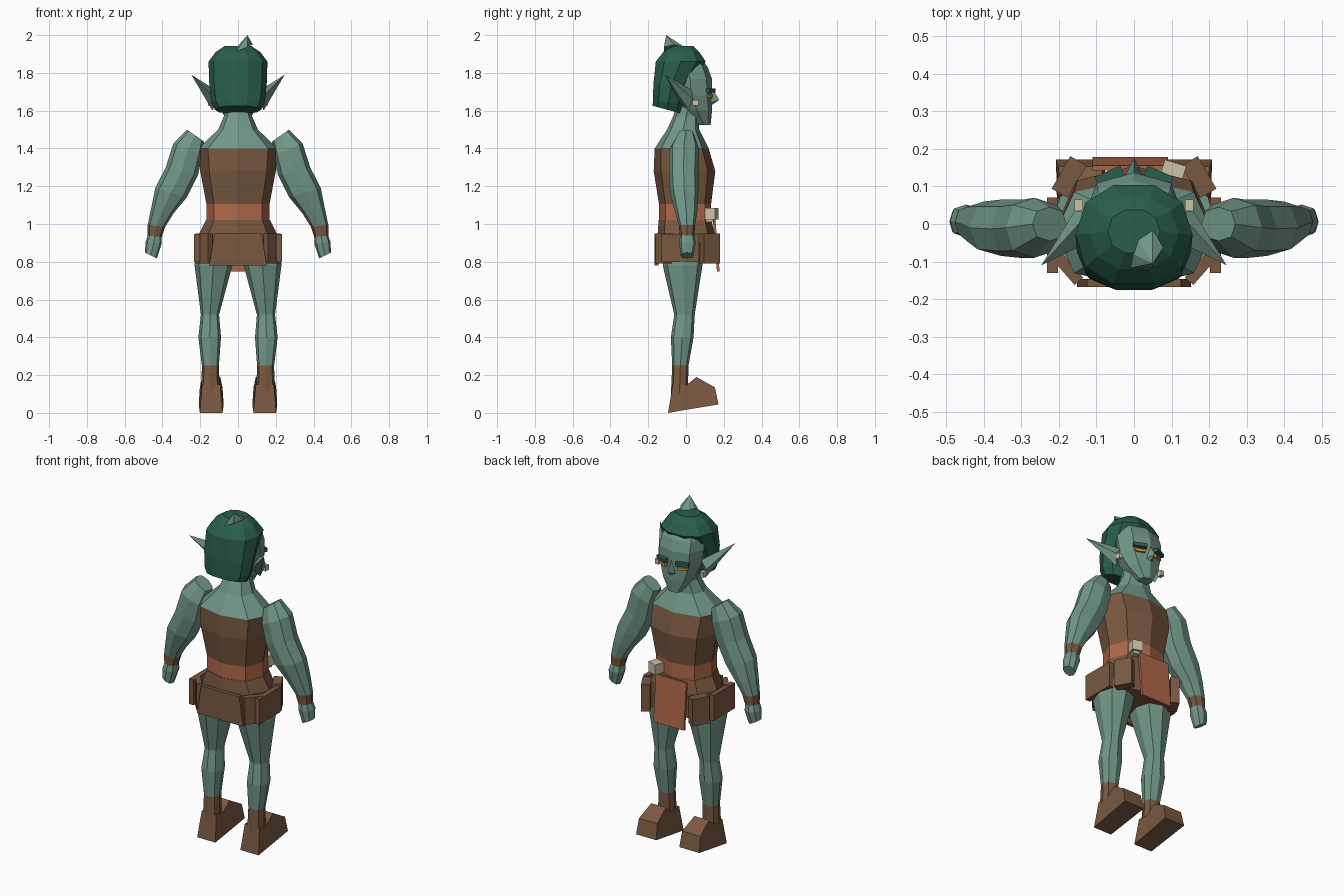
import bpy, bmesh
from math import cos, sin, pi, copysign
from mathutils import Matrix, Vector

cube = bpy.data.objects.get("Cube")
if cube:
    bpy.data.objects.remove(cube)


def material(name, r, g, b):
    m = bpy.data.materials.new(name)
    col = [(c / 255) ** 2.2 for c in (r, g, b)] + [1]
    m.use_nodes = True
    m.diffuse_color = col
    m.node_tree.nodes["Principled BSDF"].inputs["Base Color"].default_value = col
    return m


skin = material("green skin", 113, 150, 135)
dark = material("dark green hair", 45, 94, 77)
leather = material("brown leather", 121, 89, 67)
cloth = material("rust cloth", 176, 104, 76)
bone = material("bone", 203, 193, 163)
amber = material("amber eye", 218, 140, 40)


def finish(name, bm, mats, mirror=False):
    bmesh.ops.recalc_face_normals(bm, faces=bm.faces)
    me = bpy.data.meshes.new(name)
    bm.to_mesh(me)
    bm.free()
    for m in mats:
        me.materials.append(m)
    ob = bpy.data.objects.new(name, me)
    bpy.context.collection.objects.link(ob)
    if mirror:
        ob.modifiers.new("mirror", "MIRROR").use_mirror_merge = False
    return ob


def loft(name, rings, mats, segs=None, n=8, power=0.8, mirror=False):
    """Rings are x, y, z, half width, half depth, slope along x, slope along y."""
    bm = bmesh.new()
    loops = []
    for ring in rings:
        x, y, z, rx, ry, tx, ty = list(ring) + [0] * (7 - len(ring))
        loop = []
        for i in range(n):
            c, s = cos(2 * pi * i / n), sin(2 * pi * i / n)
            dx = rx * copysign(abs(c) ** power, c)
            dy = ry * copysign(abs(s) ** power, s)
            loop.append(bm.verts.new((x + dx, y + dy, z + tx * dx + ty * dy)))
        loops.append(loop)
    for k, (a, b) in enumerate(zip(loops, loops[1:])):
        for i in range(n):
            j = (i + 1) % n
            f = bm.faces.new((a[i], a[j], b[j], b[i]))
            f.material_index = segs[k] if segs else 0
    bm.faces.new(loops[0]).material_index = segs[0] if segs else 0
    bm.faces.new(loops[-1]).material_index = segs[-1] if segs else 0
    return finish(name, bm, mats, mirror)


def spike(name, base, tip, mat, mirror=False):
    bm = bmesh.new()
    vs = [bm.verts.new(p) for p in base]
    top = bm.verts.new(tip)
    bm.faces.new(vs)
    for i, v in enumerate(vs):
        bm.faces.new((v, vs[(i + 1) % len(vs)], top))
    return finish(name, bm, [mat], mirror)


def block(name, at, size, mat, turn=0, tilt=0, mirror=False, flare=1):
    bm = bmesh.new()
    bmesh.ops.create_cube(bm, size=1)
    for v in bm.verts:
        if v.co.z < 0:
            v.co.x *= flare
    m = (Matrix.Translation(at) @ Matrix.Rotation(turn, 4, "Z")
         @ Matrix.Rotation(tilt, 4, "X") @ Matrix.Diagonal(Vector(size).to_4d()))
    bm.transform(m)
    return finish(name, bm, [mat], mirror)


# Torso: tunic, belt, bare shoulders and neck
loft("torso", [
    (0, 0, 0.94, 0.19, 0.15), (0, -0.005, 1.02, 0.167, 0.138),
    (0, -0.005, 1.105, 0.167, 0.138), (0, -0.008, 1.28, 0.2, 0.163),
    (0, -0.023, 1.4, 0.21, 0.143), (0, -0.015, 1.5, 0.105, 0.085),
    (0, 0.0, 1.57, 0.075, 0.068), (0, 0.02, 1.64, 0.075, 0.065)],
    [skin, leather, cloth], [1, 2, 1, 1, 0, 0, 0])

# Skirt and its overlapping leather flaps
loft("skirt", [(0, 0, 0.8, 0.205, 0.145), (0, 0, 0.95, 0.205, 0.15),
               (0, -0.005, 1.02, 0.17, 0.14)], [leather])
block("back_flap", (0, -0.157, 0.865), (0.25, 0.022, 0.17), leather, flare=1.22)
block("side_flap", (0.217, -0.03, 0.873), (0.2, 0.03, 0.15), leather,
      turn=-pi / 2, mirror=True)
block("front_flap", (0.173, 0.125, 0.87), (0.1, 0.05, 0.16), leather,
      turn=-1.05, mirror=True)
block("rear_corner_flap", (0.18, -0.115, 0.87), (0.1, 0.03, 0.16), leather,
      turn=0.85, mirror=True)
block("loincloth", (-0.01, 0.16, 0.885), (0.2, 0.014, 0.275), cloth, tilt=0.08)
block("belt_charm", (0.1, 0.127, 1.055), (0.06, 0.075, 0.06), bone, turn=-0.3)
block("charm_jaw", (0.1, 0.125, 1.025), (0.035, 0.05, 0.03), bone, turn=-0.3)

# Arms with wristbands
loft("arm", [
    (0.225, 0.0, 1.468, 0.045, 0.045, 0.7),
    (0.265, -0.01, 1.395, 0.076, 0.08, 0.45),
    (0.297, -0.013, 1.28, 0.085, 0.078, 0.25),
    (0.355, -0.01, 1.165, 0.083, 0.075, 0.3),
    (0.4, 0.0, 1.07, 0.06, 0.06, 0.2),
    (0.432, 0.005, 0.99, 0.046, 0.043, 0.12),
    (0.441, 0.006, 0.935, 0.037, 0.038, 0.1),
    (0.447, 0.008, 0.9, 0.043, 0.044, 0.1),
    (0.461, 0.006, 0.833, 0.031, 0.034, 0.5)],
    [skin, leather], [0, 0, 0, 0, 0, 1, 0, 0], mirror=True)

# Legs with ankle wraps
loft("leg", [
    (0.125, -0.01, 0.9, 0.095, 0.11), (0.13, -0.018, 0.78, 0.1, 0.105),
    (0.148, -0.008, 0.52, 0.048, 0.054), (0.15, -0.02, 0.4, 0.06, 0.06),
    (0.146, -0.03, 0.25, 0.045, 0.043), (0.146, -0.035, 0.1, 0.05, 0.045)],
    [skin, leather], [0, 0, 0, 0, 1], mirror=True)

# Boots: side profile widened toward the sole
profile = [(-0.095, 0.0), (0.172, 0.045), (0.153, 0.135), (0.055, 0.19),
           (0.0, 0.145), (-0.07, 0.15)]
bm = bmesh.new()
sides = []
for side in (-1, 1):
    loop = []
    for y, z in profile:
        half = 0.048 if z > 0.14 else 0.06
        if y > 0.16:
            half = 0.066
        loop.append(bm.verts.new((0.142 + side * half, y, z)))
    sides.append(loop)
    bm.faces.new(loop)
for i in range(len(profile)):
    j = (i + 1) % len(profile)
    bm.faces.new((sides[0][i], sides[0][j], sides[1][j], sides[1][i]))
finish("boot", bm, [leather], True)

# Head, nose, ears
loft("head", [
    (0, 0.095, 1.525, 0.04, 0.035), (0, 0.06, 1.6, 0.09, 0.078),
    (0, 0.03, 1.68, 0.122, 0.108), (0, 0.02, 1.77, 0.132, 0.117),
    (0, 0.01, 1.83, 0.127, 0.105), (0, 0.0, 1.88, 0.1, 0.08)], [skin])
spike("nose", [(0, 0.125, 1.74), (0.03, 0.115, 1.635), (0, 0.115, 1.615),
               (-0.03, 0.115, 1.635)], (0, 0.176, 1.657), skin)
spike("ear", [(0.12, 0.03, 1.71), (0.158, 0.035, 1.665), (0.135, 0.015, 1.6),
              (0.115, -0.045, 1.66)], (0.247, -0.11, 1.79), skin, True)
block("earring", (0.147, 0.05, 1.642), (0.022, 0.03, 0.03), bone, mirror=True)
block("eye", (0.06, 0.121, 1.678), (0.055, 0.024, 0.016), amber, turn=-0.42, mirror=True)
block("brow", (0.065, 0.127, 1.707), (0.075, 0.03, 0.022), dark, turn=-0.42, mirror=True)

# Hair cap and horn-like topknot
loft("hair", [
    (0, -0.1, 1.605, 0.122, 0.08, 0, -0.27),
    (0, -0.094, 1.645, 0.142, 0.085, 0, -0.15),
    (0, -0.075, 1.74, 0.152, 0.102), (0, -0.028, 1.86, 0.156, 0.138),
    (0, -0.025, 1.91, 0.118, 0.1), (0, -0.02, 1.943, 0.07, 0.06)],
    [dark], n=10, power=0.9)
knot = [(0.02 + 0.058 * cos(k * pi / 3), -0.063 + 0.062 * sin(k * pi / 3),
         1.925 + 0.025 * cos(k * pi / 3)) for k in range(6)]
spike("topknot", knot, (0.05, -0.105, 2.0), skin)
